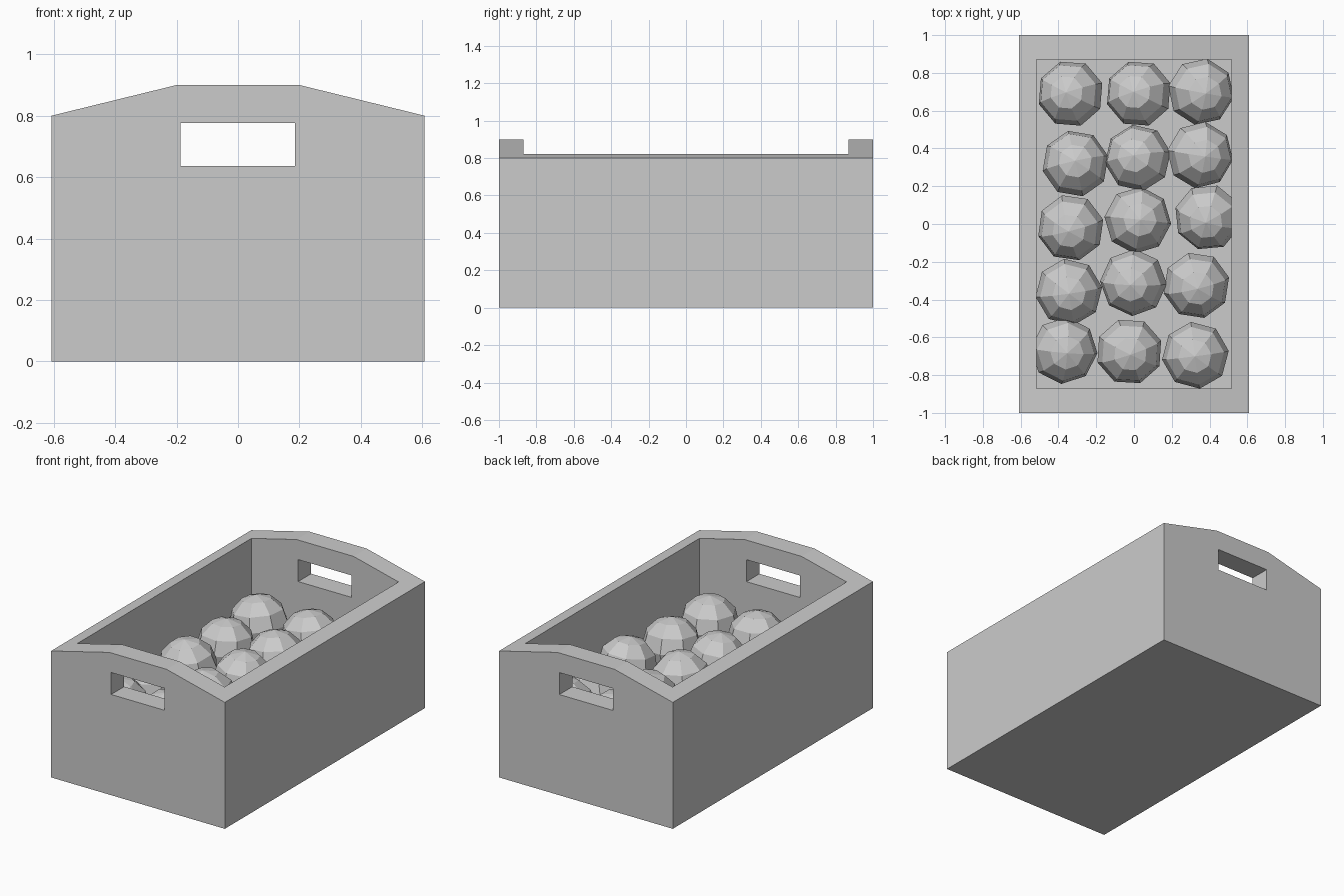
import bpy, bmesh, random
from mathutils import Matrix, Euler

if "Cube" in bpy.data.objects:
    bpy.data.objects.remove(bpy.data.objects["Cube"])

random.seed(4)


def add_mesh(name, bm):
    bmesh.ops.recalc_face_normals(bm, faces=bm.faces[:])
    mesh = bpy.data.meshes.new(name)
    bm.to_mesh(mesh)
    bm.free()
    obj = bpy.data.objects.new(name, mesh)
    bpy.context.collection.objects.link(obj)
    return obj


def box(name, x0, x1, y0, y1, z0, z1):
    bm = bmesh.new()
    m = Matrix.Translation(((x0 + x1) / 2, (y0 + y1) / 2, (z0 + z1) / 2)) @ \
        Matrix.Diagonal((x1 - x0, y1 - y0, z1 - z0, 1))
    bmesh.ops.create_cube(bm, size=1, matrix=m)
    return add_mesh(name, bm)


def cut(target, cutter):
    mod = target.modifiers.new("cut", 'BOOLEAN')
    mod.operation = 'DIFFERENCE'
    mod.solver = 'EXACT'
    mod.object = cutter
    bpy.context.view_layer.objects.active = target
    bpy.ops.object.modifier_apply(modifier=mod.name)
    bpy.data.objects.remove(cutter)


# Crate: end profile with raised middle, extruded along y
profile = [(-0.608, 0), (0.608, 0), (0.608, 0.8), (0.2, 0.9), (-0.2, 0.9), (-0.608, 0.8)]
bm = bmesh.new()
face = bm.faces.new([bm.verts.new((x, -1, z)) for x, z in profile])
ext = bmesh.ops.extrude_face_region(bm, geom=[face])
bmesh.ops.translate(bm, vec=(0, 2, 0),
                    verts=[v for v in ext["geom"] if isinstance(v, bmesh.types.BMVert)])
crate = add_mesh("crate", bm)

# Hollow interior and hand holes in both ends
cut(crate, box("cavity_cutter", -0.515, 0.515, -0.87, 0.87, 0.23, 1.2))
cut(crate, box("handle_cutter", -0.188, 0.186, -1.3, 1.3, 0.637, 0.776))

# Fruit: five loose rows of three low-poly balls, each slightly turned
rows = [
    [(-0.336, 0.69), (0.025, 0.69), (0.355, 0.70)],
    [(-0.31, 0.32), (0.02, 0.35), (0.35, 0.365)],
    [(-0.335, -0.02), (0.02, 0.02), (0.39, 0.035)],
    [(-0.345, -0.36), (-0.003, -0.31), (0.33, -0.325)],
    [(-0.37, -0.67), (-0.025, -0.675), (0.325, -0.695)],
]
for r, row in enumerate(rows):
    for c, (x, y) in enumerate(row):
        bm = bmesh.new()
        bmesh.ops.create_uvsphere(bm, u_segments=8, v_segments=6, radius=0.178)
        fruit = add_mesh(f"fruit_{r + 1}_{c + 1}", bm)
        fruit.location = (x, y, 0.4)
        fruit.rotation_euler = Euler((random.uniform(-0.15, 0.15),
                                      random.uniform(-0.15, 0.15),
                                      random.uniform(0, 0.8)))
